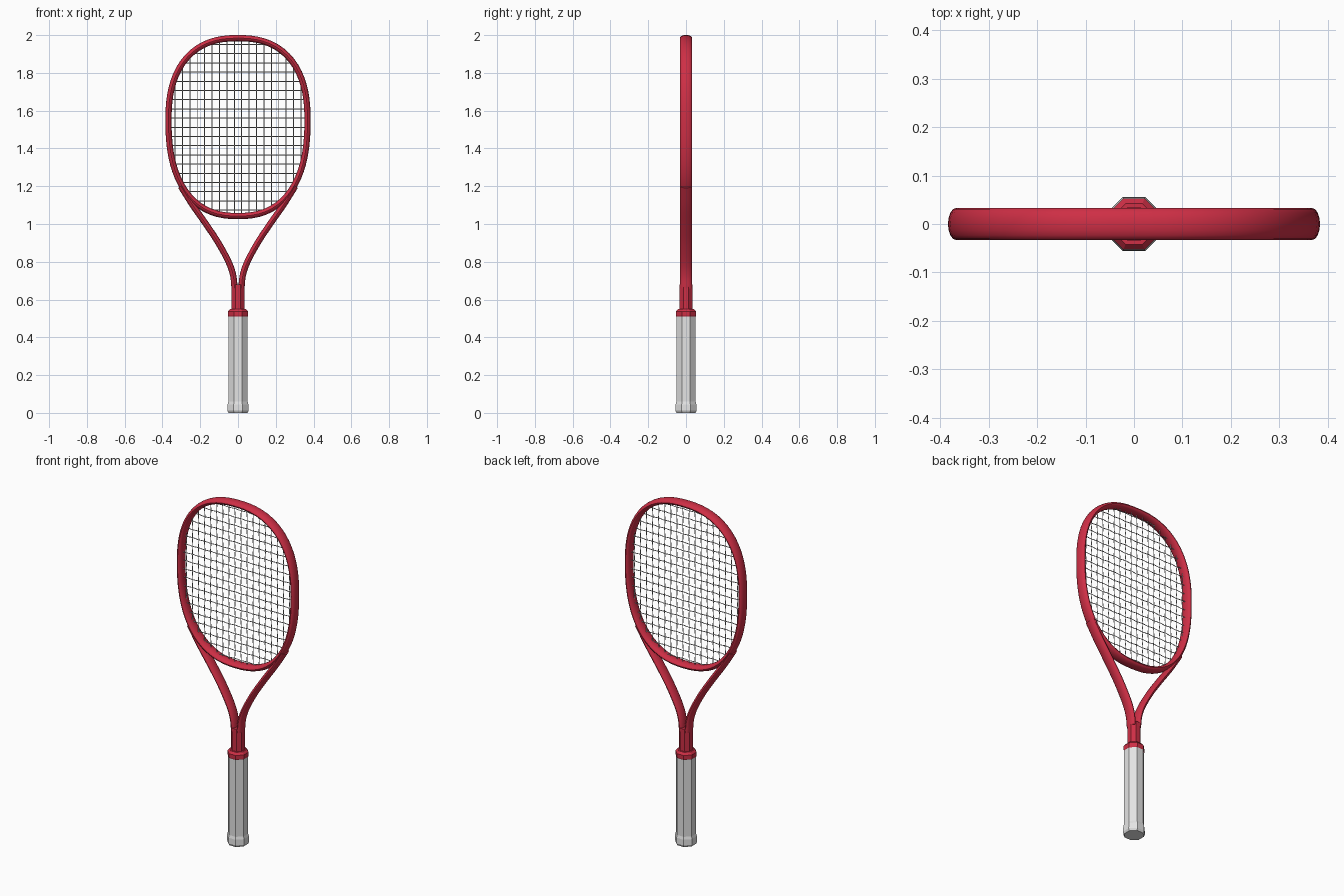
import bpy, bmesh, math
from mathutils import Vector

cube = bpy.data.objects.get("Cube")
if cube:
    bpy.data.objects.remove(cube)


def material(name, rgb):
    m = bpy.data.materials.new(name)
    m.use_nodes = True
    color = (*rgb, 1)
    m.diffuse_color = color
    m.node_tree.nodes["Principled BSDF"].inputs["Base Color"].default_value = color
    return m


RED = material("frame red", (0.62, 0.028, 0.06))
WHITE = material("grip white", (0.78, 0.78, 0.78))
STRING = material("string grey", (0.6, 0.6, 0.6))

# Head outline: egg-like superellipse along the tube centre
MID_Z, HALF_W, UP, DOWN, POWER = 1.55, 0.368, 0.434, 0.508, 2.4


def head_point(t):
    c, s = math.cos(t), math.sin(t)
    e = 2 / POWER
    height = UP if s > 0 else DOWN
    return Vector((math.copysign(abs(c) ** e, c) * HALF_W, 0,
                   MID_Z + math.copysign(abs(s) ** e, s) * height))


def half_width(z):
    d = z - MID_Z
    return HALF_W * max(0, 1 - abs(d / (UP if d > 0 else DOWN)) ** POWER) ** (1 / POWER)


def string_ends(x):
    k = (1 - abs(x / HALF_W) ** POWER) ** (1 / POWER)
    return MID_Z - DOWN * k, MID_Z + UP * k


def finish(bm, name, mat, smooth):
    bmesh.ops.recalc_face_normals(bm, faces=bm.faces)
    me = bpy.data.meshes.new(name)
    bm.to_mesh(me)
    bm.free()
    me.materials.append(mat)
    ob = bpy.data.objects.new(name, me)
    bpy.context.collection.objects.link(ob)
    if smooth:
        bpy.ops.object.select_all(action='DESELECT')
        ob.select_set(True)
        bpy.context.view_layer.objects.active = ob
        bpy.ops.object.shade_smooth_by_angle(angle=math.radians(40))
    return ob


def skin(bm, loops, closed=False):
    """Bridge successive vertex loops, capping the ends of an open run."""
    rings = [[bm.verts.new(p) for p in loop] for loop in loops]
    n = len(rings[0])
    pairs = list(zip(rings, rings[1:]))
    if closed:
        pairs.append((rings[-1], rings[0]))
    else:
        bm.faces.new(rings[0])
        bm.faces.new(rings[-1])
    for a, b in pairs:
        for i in range(n):
            j = (i + 1) % n
            bm.faces.new((a[i], a[j], b[j], b[i]))


def tube(name, path, wide, deep, closed=False, sides=16):
    """Sweep an ellipse along a path lying in the XZ plane."""
    loops = []
    n = len(path)
    for i, p in enumerate(path):
        a = path[i - 1] if closed or i else p
        b = path[(i + 1) % n] if closed or i < n - 1 else p
        d = (b - a).normalized()
        normal = Vector((d.z, 0, -d.x))
        loops.append([p + normal * math.cos(t) * wide + Vector((0, math.sin(t) * deep, 0))
                      for t in (math.tau * k / sides for k in range(sides))])
    bm = bmesh.new()
    skin(bm, loops, closed)
    return finish(bm, name, RED, True)


def octagon(name, profile, mat):
    """Stack octagons given as (height, distance to flat side)."""
    bm = bmesh.new()
    skin(bm, [[Vector((math.cos(t) * r, math.sin(t) * r, z))
               for t in (math.tau * (k + 0.5) / 8 for k in range(8))]
              for z, r in ((z, f / math.cos(math.pi / 8)) for z, f in profile)])
    return finish(bm, name, mat, False)


def spline(points, steps=6):
    """Catmull-Rom curve through (x, z) points."""
    p = [Vector((x, 0, z)) for x, z in points]
    p = [2 * p[0] - p[1]] + p + [2 * p[-1] - p[-2]]
    out = []
    for a, b, c, d in zip(p, p[1:], p[2:], p[3:]):
        for k in range(steps):
            t = k / steps
            out.append(0.5 * (2 * b + (c - a) * t + (2 * a - 5 * b + 4 * c - d) * t * t
                              + (3 * b - a - 3 * c + d) * t ** 3))
    return out + [p[-2]]


# Head hoop, resampled to even spacing
raw = [head_point(math.tau * k / 2000) for k in range(2000)]
hoop, last = [raw[0]], raw[0]
for q in raw[1:]:
    if (q - last).length > 0.036 and (q - raw[0]).length > 0.02:
        hoop.append(q)
        last = q
tube("head_hoop", hoop, 0.0165, 0.033, closed=True)

# Two throat arms
ARM = [(0.303, 1.2), (0.24, 1.1), (0.17, 1.0), (0.104, 0.9),
       (0.05, 0.8), (0.026, 0.73), (0.018, 0.66)]
for side, label in ((1, "left"), (-1, "right")):
    tube(label + "_throat_arm", spline([(x * side, z) for x, z in ARM]), 0.0165, 0.032)

# Shaft, collar and grip
octagon("shaft", [(0.53, 0.034), (0.68, 0.034)], RED)
octagon("collar", [(0.51, 0.051), (0.515, 0.053), (0.537, 0.053), (0.55, 0.042)], RED)
octagon("grip", [(0, 0.05), (0.012, 0.056), (0.045, 0.055), (0.06, 0.051), (0.512, 0.051)], WHITE)

# Woven strings
STEP_X, STEP_Z, WEAVE = 0.0392, 0.0487, 0.0025
columns = [STEP_X * (k + 0.5) for k in range(-9, 9)]
rows = [1.512 + STEP_Z * k for k in range(-9, 10)]


def strings(name, lines):
    cu = bpy.data.curves.new(name, 'CURVE')
    cu.dimensions = '3D'
    cu.bevel_depth = 0.0025
    cu.bevel_resolution = 0
    for line in lines:
        sp = cu.splines.new('POLY')
        sp.points.add(len(line) - 1)
        for pt, co in zip(sp.points, line):
            pt.co = (*co, 1)
    cu.materials.append(STRING)
    ob = bpy.data.objects.new(name, cu)
    bpy.context.collection.objects.link(ob)


def over(i, j):
    return WEAVE if (i + j) % 2 else -WEAVE


mains, crosses = [], []
for i, x in enumerate(columns):
    low, high = string_ends(x)
    inner = [(x, over(i, j), z) for j, z in enumerate(rows) if low < z < high]
    mains.append([(x, 0, low)] + inner + [(x, 0, high)])
for j, z in enumerate(rows):
    w = half_width(z)
    inner = [(x, -over(i, j), z) for i, x in enumerate(columns) if abs(x) < w]
    crosses.append([(-w, 0, z)] + inner + [(w, 0, z)])
strings("main_strings", mains)
strings("cross_strings", crosses)
